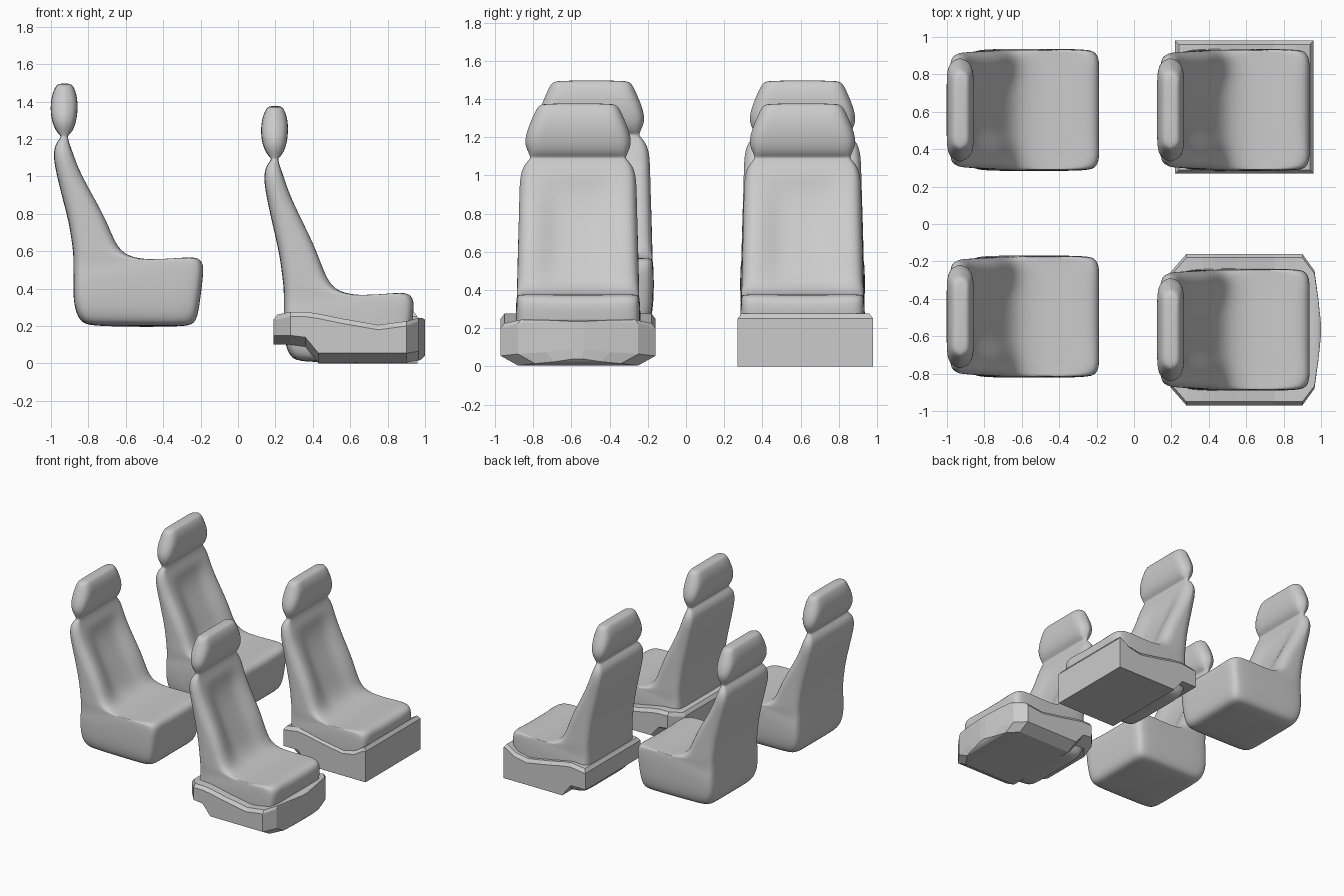
import bpy, math
from mathutils import Vector

if "Cube" in bpy.data.objects:
    bpy.data.objects.remove(bpy.data.objects["Cube"])

# Seat loft sections: back x, back z, front x, front z, half width
SECTIONS = [
    (-.79, .195, -.28, .195, .25), (-.85, .225, -.222, .215, .307),
    (-.88, .32, -.205, .32, .325), (-.88, .42, -.187, .46, .327),
    (-.88, .46, -.183, .535, .325), (-.88, .49, -.215, .573, .322),
    (-.88, .53, -.33, .562, .32), (-.88, .57, -.48, .553, .32),
    (-.883, .61, -.59, .572, .32), (-.89, .66, -.65, .63, .318),
    (-.905, .76, -.70, .77, .315), (-.943, .90, -.785, .92, .31),
    (-.972, 1.02, -.85, 1.04, .307), (-.987, 1.10, -.88, 1.12, .304),
    (-.98, 1.17, -.90, 1.17, .287), (-.948, 1.207, -.91, 1.207, .25),
    (-.948, 1.217, -.91, 1.217, .25), (-.972, 1.24, -.885, 1.24, .26),
    (-.995, 1.29, -.865, 1.29, .282), (-1.004, 1.36, -.856, 1.36, .265),
    (-.997, 1.43, -.86, 1.43, .235), (-.975, 1.485, -.88, 1.485, .21),
    (-.955, 1.497, -.90, 1.497, .18),
]


def loft(name, rings):
    """Skin a list of equal-length closed rings and cap both ends."""
    n = len(rings[0])
    verts = [p for ring in rings for p in ring]
    faces = [(i * n + k, i * n + (k + 1) % n, (i + 1) * n + (k + 1) % n, (i + 1) * n + k)
             for i in range(len(rings) - 1) for k in range(n)]
    last = (len(rings) - 1) * n
    faces += [tuple(range(n - 1, -1, -1)), tuple(range(last, last + n))]
    mesh = bpy.data.meshes.new(name)
    mesh.from_pydata(verts, [], faces)
    ob = bpy.data.objects.new(name, mesh)
    bpy.context.collection.objects.link(ob)
    bpy.context.view_layer.objects.active = ob
    bpy.ops.object.select_all(action='DESELECT')
    ob.select_set(True)
    bpy.ops.object.mode_set(mode='EDIT')
    bpy.ops.mesh.select_all(action='SELECT')
    bpy.ops.mesh.normals_make_consistent(inside=False)
    bpy.ops.object.mode_set(mode='OBJECT')
    return ob


def seat_ring(xb, zb, xf, zf, w, lower):
    """Tilted rounded rectangle with a dished front side."""
    def drop(z):
        return z - lower[0] - (lower[1] - lower[0]) * min(max((z - .55) / .55, 0), 1)
    depth = xf - xb
    r = min(.06, depth * .45)
    dish = .045 * max(0, math.sin(math.pi * (zf - .55) / .56)) ** .6 if .55 < zf < 1.11 else 0
    outline = []
    # front side, corners, back side, walked counter-clockwise from front -y
    for t in (-1, -.75, -.5, -.25, 0, .25, .5, .75, 1):
        push = dish * min(1, max(0, (.85 - abs(t)) / .4))
        outline.append((depth - push, t * (w - r)))
    k = r * .29
    outline += [(depth - k, w - k), (depth - r, w), (depth * .5, w), (r, w), (k, w - k)]
    outline += [(0, t * (w - r)) for t in (1, .5, 0, -.5, -1)]
    outline += [(k, k - w), (r, -w), (depth * .5, -w), (depth - r, -w), (depth - k, k - w)]
    return [Vector((xb + u, y, drop(zb + (zf - zb) * u / depth))) for u, y in outline]


def seat(name, dx, y, lower):
    ob = loft(name, [seat_ring(*s, lower) for s in SECTIONS])
    ob.location = (dx, y, 0)
    mod = ob.modifiers.new("smooth", 'SUBSURF')
    mod.levels = mod.render_levels = 2
    bpy.ops.object.shade_smooth()


def base(name, y, stations, chamfer, rise):
    """Faceted pan: stations along x of (x, half width, bottom z, top z, rim)."""
    rings = []
    for x, w, zb, zt, rim in stations:
        c = min(chamfer, w * .3)
        half = [(w - c, zb), (w, zb + rise), (w, zt), (w - min(rim, w * .5), zt + rim * 1.3)]
        rings.append([Vector((x, b, z)) for b, z in half] +
                     [Vector((x, -b, z)) for b, z in reversed(half)])
    ob = loft(name, rings)
    ob.location.y = y


# Rear pair of seats
seat("rear_seat_left", 0, .61, (0, 0))
seat("rear_seat_right", 0, -.495, (0, 0))

# Front pair, with lower cushions
seat("front_seat_left", 1.125, .61, (.192, .12))
seat("front_seat_right", 1.125, -.565, (.192, .12))

# Square pan under the left front seat
W = .355
base("square_seat_base", .625, [
    (.22, W, .10, .235, 0), (.24, W, .10, .235, .02), (.35, W, .10, .25, .02),
    (.36, W, .09, .25, .02), (.43, W, 0, .24, .02), (.55, W, 0, .215, .02),
    (.75, W, 0, .18, .02), (.86, W, 0, .20, .02), (.94, W, 0, .25, .02),
    (.96, W, 0, .25, 0)], .001, .001)

# Cut-corner pan under the right front seat
W = .405
base("angled_seat_base", -.565, [
    (.19, .30, .10, .235, 0), (.21, .325, .10, .235, .02), (.28, W, .10, .25, .02),
    (.36, W, .09, .25, .02), (.43, W, .005, .24, .02), (.55, W, .005, .215, .02),
    (.75, W, .005, .18, .02), (.90, W, .005, .20, .02), (.965, .315, .015, .225, .015),
    (.985, .17, .025, .232, .008), (1.0, .03, .04, .235, 0)], .09, .05)
